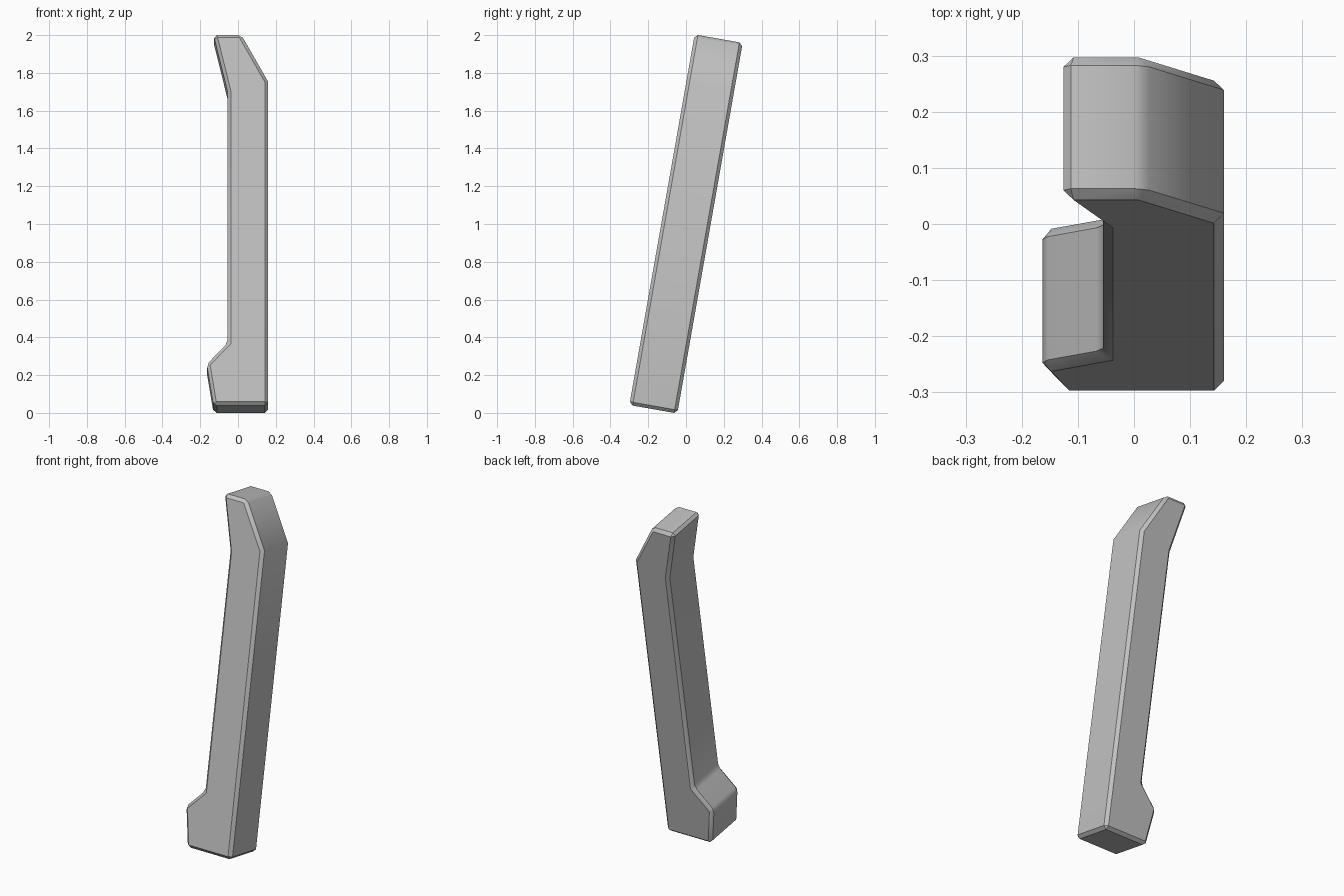
import bpy, bmesh, math
from mathutils import Matrix

cube = bpy.data.objects.get("Cube")
if cube:
    bpy.data.objects.remove(cube, do_unlink=True)

LENGTH, DEPTH, CHAMFER, TILT = 1.992, 0.258, 0.0175, math.radians(-10)
END = LENGTH / 2

# Side profile of the bar (x, height about its middle)
profile = [
    (-0.13, -END), (0.16, -END), (0.16, 0.744), (0.018, END),
    (-0.13, END), (-0.055, 0.69), (-0.055, -0.66), (-0.166, -0.775),
]

# Extrude the profile through its depth
bm = bmesh.new()
face = bm.faces.new([bm.verts.new((x, -DEPTH / 2, t)) for x, t in profile])
extruded = bmesh.ops.extrude_face_region(bm, geom=[face], use_keep_orig=True)
moved = [g for g in extruded["geom"] if isinstance(g, bmesh.types.BMVert)]
bmesh.ops.translate(bm, verts=moved, vec=(0, DEPTH, 0))
bmesh.ops.recalc_face_normals(bm, faces=bm.faces)

# Chamfer every pronounced edge
edges = [e for e in bm.edges if e.calc_face_angle(0) > math.radians(31)]
bmesh.ops.bevel(bm, geom=edges, offset=CHAMFER, offset_type='OFFSET',
                segments=1, profile=0.5, affect='EDGES', clamp_overlap=True)

# Lean the bar backwards and stand it on the ground
bmesh.ops.transform(bm, matrix=Matrix.Rotation(TILT, 4, 'X'), verts=bm.verts)
lowest = min(v.co.z for v in bm.verts)
bmesh.ops.translate(bm, verts=bm.verts, vec=(0, 0, -lowest))
bmesh.ops.recalc_face_normals(bm, faces=bm.faces)

mesh = bpy.data.meshes.new("leaning_bar")
bm.to_mesh(mesh)
bm.free()
bar = bpy.data.objects.new("leaning_bar", mesh)
bpy.context.collection.objects.link(bar)

# Plain grey material
grey = bpy.data.materials.new("plain_grey")
grey.use_nodes = True
colour = (0.53, 0.53, 0.53, 1)
grey.diffuse_color = colour
grey.node_tree.nodes["Principled BSDF"].inputs["Base Color"].default_value = colour
mesh.materials.append(grey)

# Smooth the gentle bends, keep the chamfers crisp
bpy.ops.object.select_all(action='DESELECT')
bar.select_set(True)
bpy.context.view_layer.objects.active = bar
bpy.ops.object.shade_smooth_by_angle(angle=math.radians(31))
